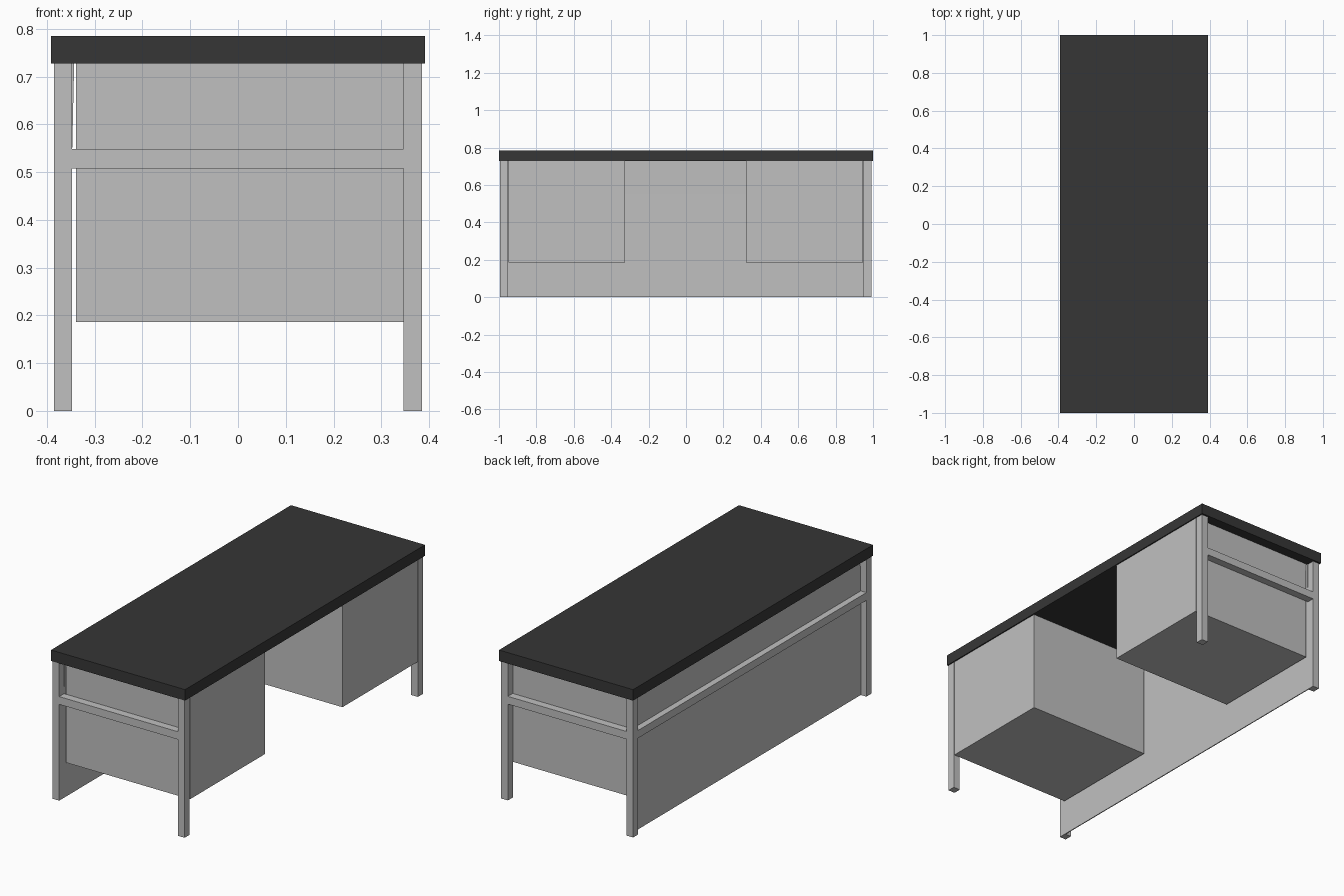
import bpy
import bmesh

cube = bpy.data.objects.get("Cube")
if cube:
    bpy.data.objects.remove(cube, do_unlink=True)


def material(name, value):
    m = bpy.data.materials.new(name)
    m.use_nodes = True
    colour = (value, value, value, 1)
    m.diffuse_color = colour
    bsdf = next(n for n in m.node_tree.nodes if n.type == "BSDF_PRINCIPLED")
    bsdf.inputs["Base Color"].default_value = colour
    return m


GREY = material("light_grey", 0.53)
DARK = material("charcoal", 0.037)


def box(name, x, y, z, mat):
    """Box from (min, max) ranges on each axis."""
    bm = bmesh.new()
    bmesh.ops.create_cube(bm, size=1)
    for v in bm.verts:
        v.co = [r[0] if c < 0 else r[1] for c, r in zip(v.co, (x, y, z))]
    mesh = bpy.data.meshes.new(name)
    bm.to_mesh(mesh)
    bm.free()
    mesh.materials.append(mat)
    ob = bpy.data.objects.new(name, mesh)
    bpy.context.collection.objects.link(ob)
    return ob


TOP = 0.727           # underside of the desktop
RAIL = (0.508, 0.549)
LEG_X = {"right": (-0.385, -0.347), "left": (0.346, 0.385)}
LEG_Y = {"front": (-0.995, -0.954), "back": (0.95, 0.991)}
DRAWER_Y = {"front": (-0.95, -0.325), "back": (0.321, 0.946)}

box("desktop", (-0.391, 0.391), (-1, 1), (TOP, 0.785), DARK)

# Legs, end rails and the two drawer pedestals
for end, y in LEG_Y.items():
    for side, x in LEG_X.items():
        box(f"{end}_{side}_leg", x, y, (0, TOP), GREY)
    box(f"{end}_rail", (LEG_X["right"][1], LEG_X["left"][0]), y, RAIL, GREY)
    box(f"{end}_pedestal", (-0.339, 0.385), DRAWER_Y[end], (0.186, TOP), GREY)

# Long rail and privacy panel along the closed side
span = (LEG_Y["front"][1], LEG_Y["back"][0])
box("long_rail", LEG_X["right"], span, RAIL, GREY)
box("lower_privacy_panel", (-0.352, -0.347), span, (0, RAIL[0]), GREY)
upper = box("upper_privacy_panel", (-0.352, -0.347), span, (RAIL[1], TOP), GREY)
# The upper panel leans slightly inward at its top edge
for v in upper.data.vertices:
    if v.co.z > 0.7:
        v.co.x += 0.004
